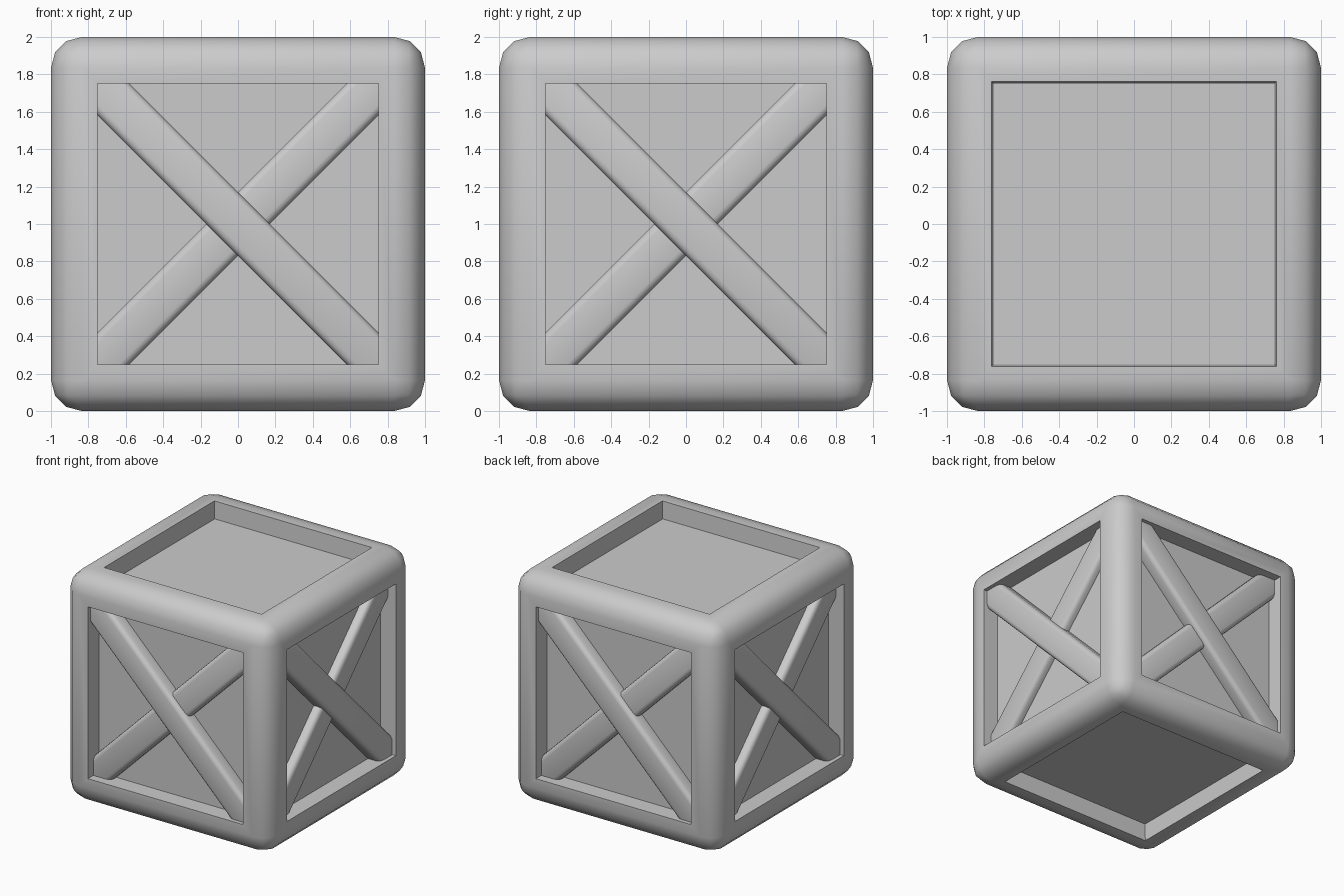
import bpy, bmesh
from math import radians
from mathutils import Matrix

if "Cube" in bpy.data.objects:
    bpy.data.objects.remove(bpy.data.objects["Cube"])


def finish(bm, name):
    bmesh.ops.recalc_face_normals(bm, faces=bm.faces[:])
    mesh = bpy.data.meshes.new(name)
    bm.to_mesh(mesh)
    bm.free()
    obj = bpy.data.objects.new(name, mesh)
    bpy.context.collection.objects.link(obj)
    bpy.ops.object.select_all(action='DESELECT')
    obj.select_set(True)
    bpy.context.view_layer.objects.active = obj
    bpy.ops.object.shade_smooth_by_angle(angle=radians(40))
    return obj


def rounded(bm, radius, segments):
    bmesh.ops.bevel(bm, geom=bm.edges[:], offset=radius, offset_type='OFFSET',
                    segments=segments, profile=0.5, affect='EDGES')


# Crate body: rounded cube with a recessed panel in every face
RADIUS, OPENING, DEPTH = 0.165, 0.715, 0.15
bm = bmesh.new()
bmesh.ops.create_cube(bm, size=2)
rounded(bm, RADIUS, 3)
panels = [f for f in bm.faces if f.calc_area() > 2]
caps = [f for f in panels if abs(f.normal.z) > 0.9]
sides = [f for f in panels if abs(f.normal.z) < 0.1]
for faces, taper in ((sides, 0.0), (caps, 0.015)):
    bmesh.ops.inset_individual(bm, faces=faces, depth=0,
                               thickness=1 - RADIUS - OPENING - taper)
    bmesh.ops.inset_individual(bm, faces=faces, thickness=taper, depth=-DEPTH)
bmesh.ops.translate(bm, verts=bm.verts[:], vec=(0, 0, 1))
finish(bm, "crate_body")


# Crossed braces on the four upright sides, one lying over the other
def brace(name, tilt, front, turn):
    back = 0.80
    bm = bmesh.new()
    bmesh.ops.create_cube(bm, size=1)
    bmesh.ops.scale(bm, verts=bm.verts[:], vec=(2.24, front - back, 0.24))
    rounded(bm, 0.04, 3)
    m = (Matrix.Translation((0, 0, 1))
         @ Matrix.Rotation(radians(turn), 4, 'Z')
         @ Matrix.Translation((0, -(front + back) / 2, 0))
         @ Matrix.Rotation(radians(tilt), 4, 'Y'))
    bm.transform(m)
    finish(bm, name)


for i, side in enumerate(("front", "right", "back", "left")):
    brace(side + "_upper_brace", 45, 0.965, i * 90)
    brace(side + "_lower_brace", -45, 0.925, i * 90)
